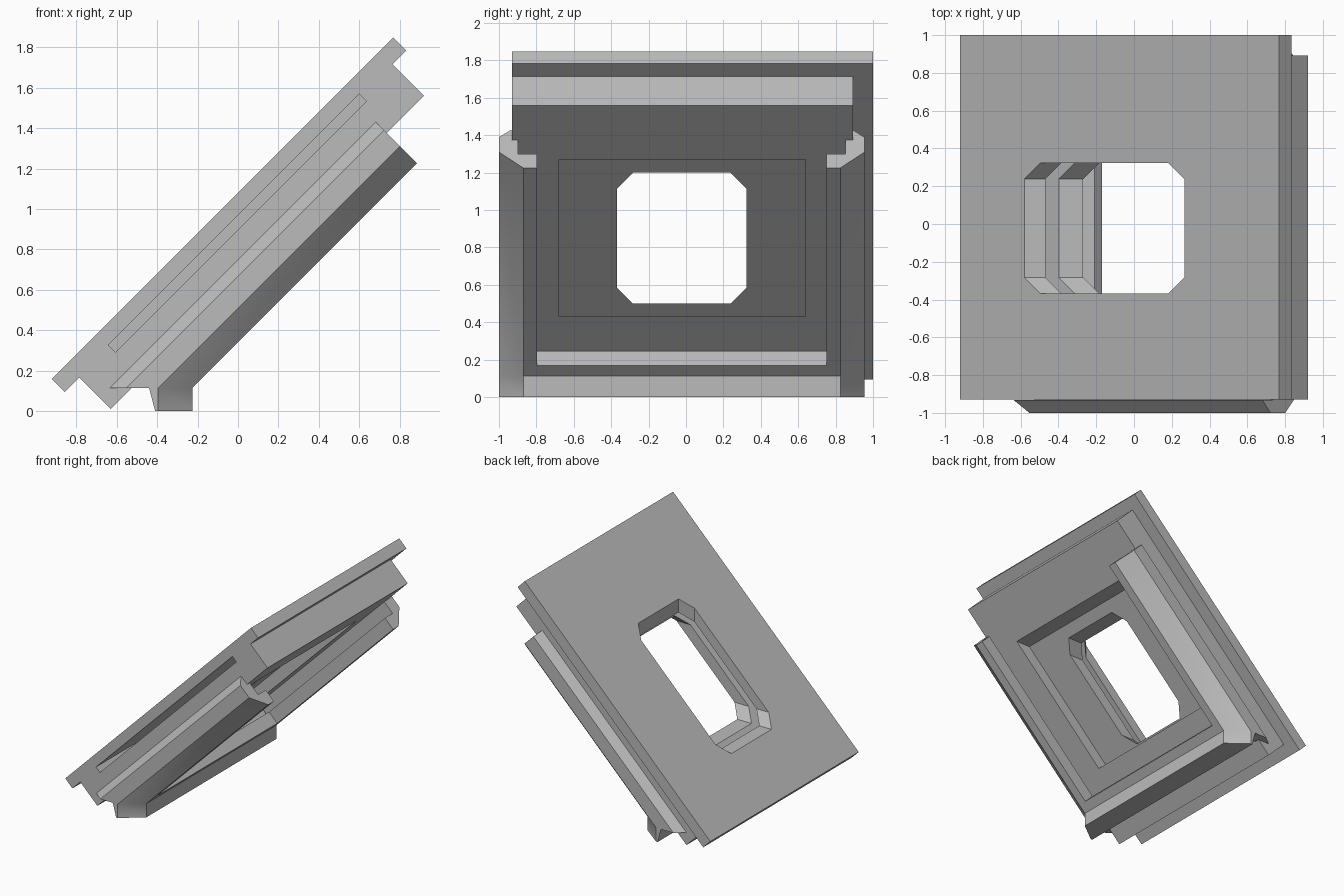
import bpy
import bmesh
from math import sqrt, radians
from mathutils import Vector

cube = bpy.data.objects.get("Cube")
if cube:
    bpy.data.objects.remove(cube, do_unlink=True)

grey = bpy.data.materials.new("plain_grey")
grey.use_nodes = True
grey.diffuse_color = (0.5, 0.5, 0.5, 1)
grey.node_tree.nodes["Principled BSDF"].inputs["Base Color"].default_value = (0.5, 0.5, 0.5, 1)

R2 = sqrt(2)
MID = -0.0225          # y of the symmetry plane of rails and openings


def tilt(u, y, w):
    """Frame of the 45 degree slab: u up the slope, w out of its upper face."""
    return Vector(((u - w) / R2, y, (u + w) / R2))


def loft(name, a, b):
    """Solid between two matching outlines."""
    bm = bmesh.new()
    va = [bm.verts.new(p) for p in a]
    vb = [bm.verts.new(p) for p in b]
    n = len(va)
    bm.faces.new(va)
    bm.faces.new(vb[::-1])
    for i in range(n):
        j = (i + 1) % n
        bm.faces.new((va[j], va[i], vb[i], vb[j]))
    bmesh.ops.recalc_face_normals(bm, faces=bm.faces)
    mesh = bpy.data.meshes.new(name)
    bm.to_mesh(mesh)
    bm.free()
    mesh.materials.append(grey)
    ob = bpy.data.objects.new(name, mesh)
    bpy.context.scene.collection.objects.link(ob)
    return ob


def slab(name, u0, u1, y0, y1, w0, w1):
    ring = [(u0, w0), (u1, w0), (u1, w1), (u0, w1)]
    return loft(name, [tilt(u, y0, w) for u, w in ring],
                [tilt(u, y1, w) for u, w in ring])


def combine(target, tool, operation):
    mod = target.modifiers.new("combine", "BOOLEAN")
    mod.operation = operation
    mod.solver = "EXACT"
    mod.object = tool
    bpy.context.view_layer.objects.active = target
    bpy.ops.object.modifier_apply(modifier=mod.name)
    bpy.data.objects.remove(tool, do_unlink=True)


def octagon(centre, half_y, half, c):
    """Chamfered rectangle as (y, other axis) pairs."""
    quarter = [(half_y, half - c), (half_y - c, half)]
    ring = quarter + [(-a, b) for a, b in quarter[::-1]]
    ring += [(-a, -b) for a, b in ring]
    return [(MID + a, centre + b) for a, b in ring]


# Slab: wide top plate over a thicker core, flush on the front
body = slab("slab_body", -0.54, 1.851, -0.93, 1.0, 0.672, 0.764)
combine(body, slab("core", -0.438, 1.754, -0.93, 0.893, 0.4525, 0.7), "UNION")

# Slot for a thin pane, open at the front
combine(body, slab("pane_slot", -0.223, 1.534, -1.2, 0.83, 0.635, 0.685), "DIFFERENCE")

# Level opening through the slab, along x
ring = octagon(0.85, 0.346, 0.35, 0.085)
combine(body, loft("level_opening", [(-2, y, z) for y, z in ring],
                   [(2, y, z) for y, z in ring]), "DIFFERENCE")

# Upright opening, from the pane upwards
ring = octagon(-0.083, 0.346, 0.35, 0.085)
combine(body, loft("upright_opening", [(x, y, x + 0.933) for y, x in ring],
                   [(x, y, 2.5) for y, x in ring]), "DIFFERENCE")

# Rectangular recess under the slab, cut level
ring = [(-0.339, 0.43), (1.5, 0.43), (1.5, 1.27), (0.501, 1.27)]
combine(body, loft("under_recess", [(x, -0.68, z) for x, z in ring],
                   [(x, 0.64, z) for x, z in ring]), "DIFFERENCE")

# Hooked side rails, ending in a level cut at the low end
hook = [(0.91, 0.53), (0.9775, 0.472), (0.9775, 0.36), (0.8475, 0.24), (0.775, 0.24),
        (0.775, 0.345), (0.875, 0.345), (0.875, 0.4525), (0.91, 0.4525)]
CUT = 0.16


def side_rail(name, side):
    return loft(name, [tilt(CUT - w, MID + side * y, w) for y, w in hook],
                [tilt(1.493, MID + side * y, w) for y, w in hook])


rail = side_rail("hooked_rail", -1)
combine(rail, side_rail("back_rail", 1), "UNION")

# Foot of the low rail, with chamfered corners
zc = CUT / R2
x_out, x_in = (CUT - 0.72) / R2, (CUT - 0.48) / R2
half = [(x_out, 0.9775), (x_in, 0.8475)]


def foot(x_back, z):
    side = [(x_back, 0.9775)] + half
    return [(x, MID + y, z) for x, y in side] + [(x, MID - y, z) for x, y in side[::-1]]


combine(rail, loft("foot", foot(-0.44, zc), foot(-0.41, 0)), "UNION")

# Low cross rail with its inward lip
lip = [tilt(0, 0, 0.345), tilt(0, 0, 0.24), Vector((x_in, 0, zc)), Vector((-0.44, 0, zc)),
       Vector((-0.46, 0, 0.18)), tilt(-0.1, 0, 0.4525), tilt(-0.1, 0, 0.345)]
combine(rail, loft("cross_rail", [p + Vector((0, MID - 0.8475, 0)) for p in lip],
                   [p + Vector((0, MID + 0.8475, 0)) for p in lip]), "UNION")

# Soft turn where the rail bevel meets the foot
bpy.ops.object.select_all(action="DESELECT")
rail.select_set(True)
bpy.context.view_layer.objects.active = rail
bpy.ops.object.shade_smooth_by_angle(angle=radians(35))
